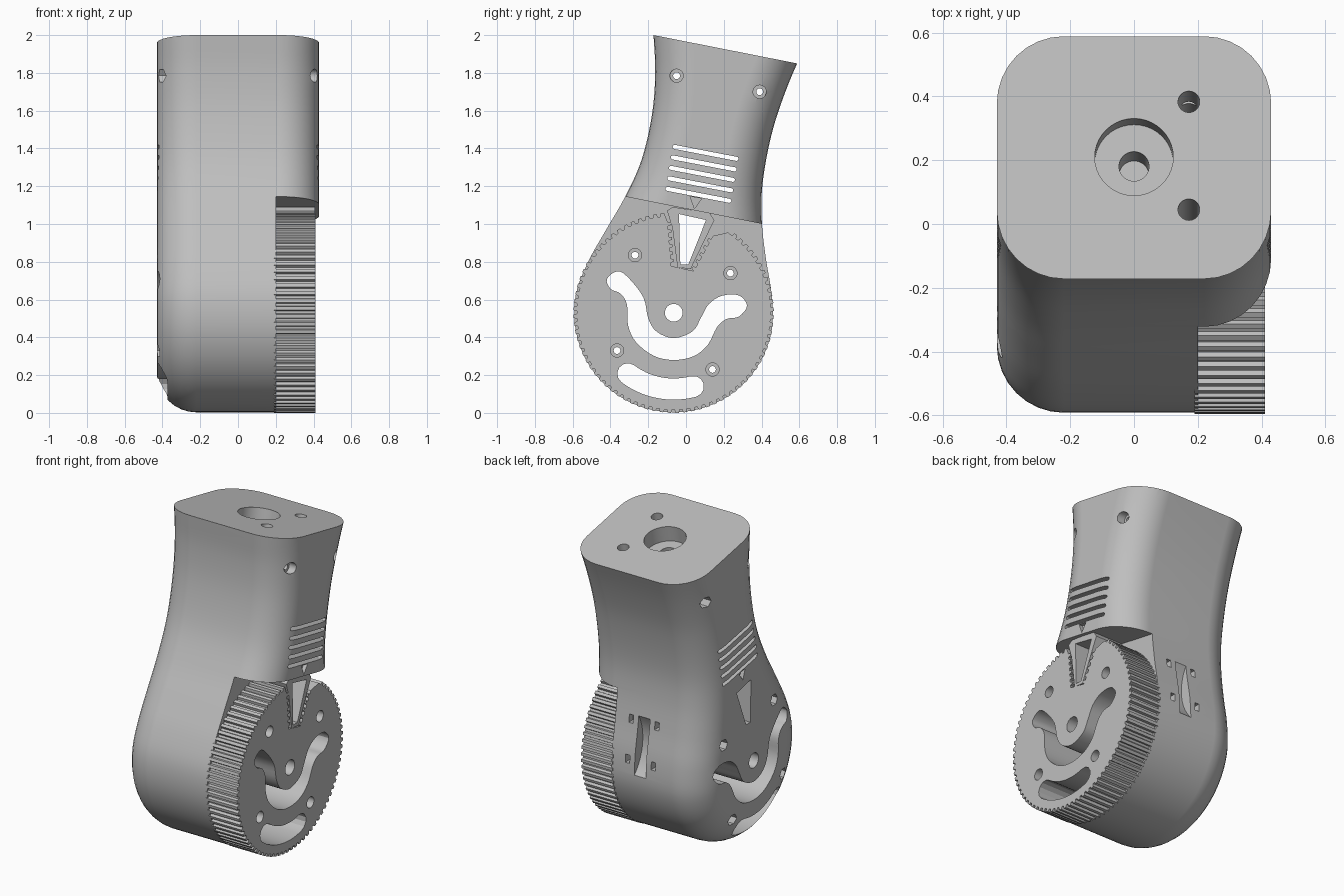
import bpy, bmesh, math
from mathutils import Vector, Matrix

cube = bpy.data.objects.get("Cube")
if cube:
    bpy.data.objects.remove(cube, do_unlink=True)

grey = bpy.data.materials.new("light grey plastic")
grey.use_nodes = True
grey.diffuse_color = (0.52, 0.52, 0.52, 1)
grey.node_tree.nodes["Principled BSDF"].inputs["Base Color"].default_value = (0.52, 0.52, 0.52, 1)

HUB = Vector((-0.065, 0.53))      # wheel centre in (y, z)
R = 0.53                          # wheel and lower body radius
HALF, ROUND = 0.43, 0.21          # body half width and edge rounding
TILT = math.atan2(0.15, 0.76)     # slope of the top face


# ---- helpers ----
def polar(c, r, deg):
    a = math.radians(deg)
    return Vector((c[0] + r * math.cos(a), c[1] + r * math.sin(a)))


def circle(c, r, n=32):
    return [polar(c, r, 360 * i / n) for i in range(n)]


def spline(pts, steps, closed=False):
    """Catmull-Rom curve through 2D points."""
    p = [Vector(q) for q in pts]
    n = len(p)
    get = (lambda i: p[i % n]) if closed else (lambda i: p[max(0, min(n - 1, i))])
    out = []
    for i in range(n if closed else n - 1):
        a, b, c, d = (get(i + k) for k in (-1, 0, 1, 2))
        for s in range(steps):
            t = s / steps
            out.append(0.5 * (2 * b + (c - a) * t + (2 * a - 5 * b + 4 * c - d) * t ** 2
                              + (3 * b - a - 3 * c + d) * t ** 3))
    return out if closed else out + [p[-1]]


def capsule(a, b, r):
    a, b = Vector(a), Vector(b)
    ang = math.degrees(math.atan2(b.y - a.y, b.x - a.x))
    return ([polar(b, r, ang - 90 + i * 30) for i in range(7)]
            + [polar(a, r, ang + 90 + i * 30) for i in range(7)])


def prism(bm, pts, x0, x1):
    """Extrude a (y, z) outline along x."""
    ends = [[bm.verts.new((x, p[0], p[1])) for p in pts] for x in (x0, x1)]
    bm.faces.new(ends[0])
    bm.faces.new(ends[1][::-1])
    for i in range(len(pts)):
        j = (i + 1) % len(pts)
        bm.faces.new((ends[0][j], ends[0][i], ends[1][i], ends[1][j]))


def make(name, bm):
    bmesh.ops.recalc_face_normals(bm, faces=bm.faces[:])
    me = bpy.data.meshes.new(name)
    bm.to_mesh(me)
    bm.free()
    me.materials.append(grey)
    ob = bpy.data.objects.new(name, me)
    bpy.context.scene.collection.objects.link(ob)
    return ob


def cut(ob, cutters):
    for c in cutters:
        m = ob.modifiers.new("cut", 'BOOLEAN')
        m.operation, m.solver, m.object = 'DIFFERENCE', 'EXACT', c
    bpy.context.view_layer.update()
    me = bpy.data.meshes.new_from_object(ob.evaluated_get(bpy.context.evaluated_depsgraph_get()))
    ob.modifiers.clear()
    ob.data = me


# ---- body: side profile, inset ring by ring towards both sides ----
front = [(-0.185, 2.2), (-0.172, 2.0), (-0.163, 1.8), (-0.18, 1.58), (-0.235, 1.34), (-0.324, 1.141), (-0.424, 0.968)]
back = [(0.424, 0.81), (0.402, 1.0), (0.402, 1.18), (0.434, 1.39), (0.487, 1.59), (0.587, 1.847), (0.76, 2.2)]
arc = [polar(HUB, R - 0.003, 150 + 20 * i) for i in range(12)]
profile = spline(front + arc + back, 5)
normals = []
for i in range(len(profile)):
    t = (profile[min(i + 1, len(profile) - 1)] - profile[max(i - 1, 0)]).normalized()
    normals.append(Vector((-t.y, t.x)))

bm = bmesh.new()
rings = []
SEG = 8
for side in (-1, 1):
    for k in range(SEG + 1):
        a = math.pi / 2 * (SEG - k if side < 0 else k) / SEG
        x = side * (HALF - ROUND + ROUND * math.sin(a))
        d = ROUND * (1 - math.cos(a))
        rings.append([bm.verts.new((x, *(p + n * d))) for p, n in zip(profile, normals)])
for r0, r1 in zip(rings, rings[1:]):
    for i in range(len(r0)):
        j = (i + 1) % len(r0)
        bm.faces.new((r0[i], r0[j], r1[j], r1[i]))
bm.faces.new(rings[0])
bm.faces.new(rings[-1][::-1])
# slanted flat top
up = Vector((0, math.sin(TILT), math.cos(TILT)))
res = bmesh.ops.bisect_plane(bm, geom=bm.verts[:] + bm.edges[:] + bm.faces[:],
                             plane_co=(0, -0.172, 2.0), plane_no=up, clear_outer=True)
bmesh.ops.edgeloop_fill(bm, edges=[e for e in res["geom_cut"] if isinstance(e, bmesh.types.BMEdge)])
body = make("body", bm)

# ---- toothed wheel with a toothed wedge notch ----
TEETH, DEPTH = 80, 0.017
outline = []
step = 360 / TEETH
for i in range(71):
    a = 95 + i * step
    for f, r in ((0, R - DEPTH), (0.12, R), (0.55, R), (0.67, R - DEPTH)):
        outline.append(polar(HUB, r, a + f * step))
outline.append(polar(HUB, R - DEPTH, 416))


def rack(a, b, n):
    a, b = Vector(a), Vector(b)
    d = (b - a) / n
    side = Vector((-d.y, d.x)).normalized() * 0.016
    pts = []
    for i in range(n):
        pts += [a + d * i, a + d * (i + 0.45), a + d * (i + 0.55) - side, a + d * (i + 0.9) - side]
    return pts + [b]


outline += rack((0.143, 0.937), (0.042, 0.751), 5)
outline += rack((-0.079, 0.778), (-0.097, 1.01), 6)
bm = bmesh.new()
prism(bm, outline, 0.19, 0.41)
wheel = make("toothed_wheel", bm)

# ---- wedge clamp in the notch ----
bm = bmesh.new()
prism(bm, [(-0.1, 1.07), (-0.07, 1.09), (0.125, 1.06), (0.15, 1.02),
           (0.025, 0.762), (-0.045, 0.77), (-0.072, 0.98)], 0.19, 0.408)
wedge = make("wedge_clamp", bm)

# ---- cutter: wheel bay ----
bm = bmesh.new()
prism(bm, [(-1, 1.28), (-1, -1), (1, -1), (1, 0.882)], 0.2, 1)
bay = make("bay_cutter", bm)

# ---- cutter: openings that run right through ----
bolts = [(-0.27, 0.835), (0.235, 0.74), (-0.365, 0.33), (0.14, 0.23)]
screws = [(-0.05, 1.785), (0.39, 1.70)]
bm = bmesh.new()
for c in bolts + screws:
    prism(bm, circle(c, 0.018, 20), -1, 1)
prism(bm, circle(HUB, 0.047), -1, 1)
swoop = [(-0.36, 0.75), (-0.30, 0.71), (-0.225, 0.61), (-0.2, 0.50), (-0.155, 0.43), (-0.065, 0.396),
         (0.035, 0.432), (0.08, 0.505), (0.12, 0.575), (0.19, 0.62), (0.28, 0.622), (0.323, 0.567),
         (0.28, 0.51), (0.215, 0.497), (0.165, 0.455), (0.115, 0.36), (0.04, 0.3), (-0.065, 0.28),
         (-0.17, 0.302), (-0.265, 0.375), (-0.307, 0.465), (-0.312, 0.57), (-0.345, 0.63), (-0.4, 0.657), (-0.418, 0.71)]
prism(bm, spline(swoop, 4, True), -1, 1)
low = [polar(HUB, 0.46, a) for a in range(-127, -74, 4)]
low += [polar(polar(HUB, 0.404, -75), 0.056, -75 - 180 * -k / 6) for k in range(1, 6)]
low += [polar(HUB, 0.348, a) for a in range(-75, -128, -4)]
low += [polar(polar(HUB, 0.404, -127), 0.056, 53 + 180 * k / 6) for k in range(1, 6)]
prism(bm, low, -1, 1)
prism(bm, [(-0.037, 1.053), (0.106, 1.021), (0.012, 0.785), (-0.03, 0.785)], -1, 1)
for i in range(5):
    dy, dz = -0.0095 * i, -0.0555 * i
    prism(bm, capsule((-0.06 + dy, 1.408 + dz), (0.267 + dy, 1.345 + dz), 0.011), -1, 1)
through = make("through_cutter", bm)

# ---- cutter: counterbores, nut pockets, pointers, back slot and top recess ----
bm = bmesh.new()
for c in bolts:
    prism(bm, circle(c, 0.035, 24), 0.35, 1)
for c in screws:
    prism(bm, circle(c, 0.035, 24), 0.37, 1)
for c in bolts + screws:
    prism(bm, circle(c, 0.037, 6), -1, -0.36)
for x0, x1 in ((0.405, 0.6), (-0.6, -0.405)):
    prism(bm, [(0.022, 1.145), (0.083, 1.135), (0.045, 1.082)], x0, x1)
prism(bm, circle((0.675, 0.72), 0.3, 64), -0.04, 0.04)
for x in (-0.09, 0.09):
    for z in (0.6, 0.84):
        prism(bm, [(0.38, z - 0.025), (0.6, z - 0.025), (0.6, z + 0.025), (0.38, z + 0.025)], x - 0.015, x + 0.015)


def top_bore(x, y, r, depth):
    z = 2.0 - (y + 0.172) * math.tan(TILT)
    m = Matrix.Translation(Vector((x, y, z)) + up * (0.1 - depth) / 2) @ Matrix.Rotation(-TILT, 4, 'X')
    bmesh.ops.create_cone(bm, cap_ends=True, segments=40, radius1=r, radius2=r, depth=depth + 0.1, matrix=m)


top_bore(0, 0.21, 0.123, 0.1)
pockets = make("pocket_cutter", bm)

# ---- cutter: narrow bores in the top ----
bm = bmesh.new()
top_bore(0, 0.2, 0.047, 0.25)
for y in (0.045, 0.383):
    top_bore(0.172, y, 0.034, 0.35)
bores = make("bore_cutter", bm)

cut(body, [bay, through, pockets, bores])
cut(wheel, [through, pockets])
cut(wedge, [through])
for c in (bay, through, pockets, bores):
    bpy.data.objects.remove(c, do_unlink=True)

# ---- smooth shading with crisp edges ----
bpy.ops.object.select_all(action='DESELECT')
for ob in (body, wheel, wedge):
    ob.select_set(True)
bpy.context.view_layer.objects.active = body
bpy.ops.object.shade_smooth_by_angle(angle=math.radians(28))
body.modifiers.new("even shading", 'WEIGHTED_NORMAL').keep_sharp = True
